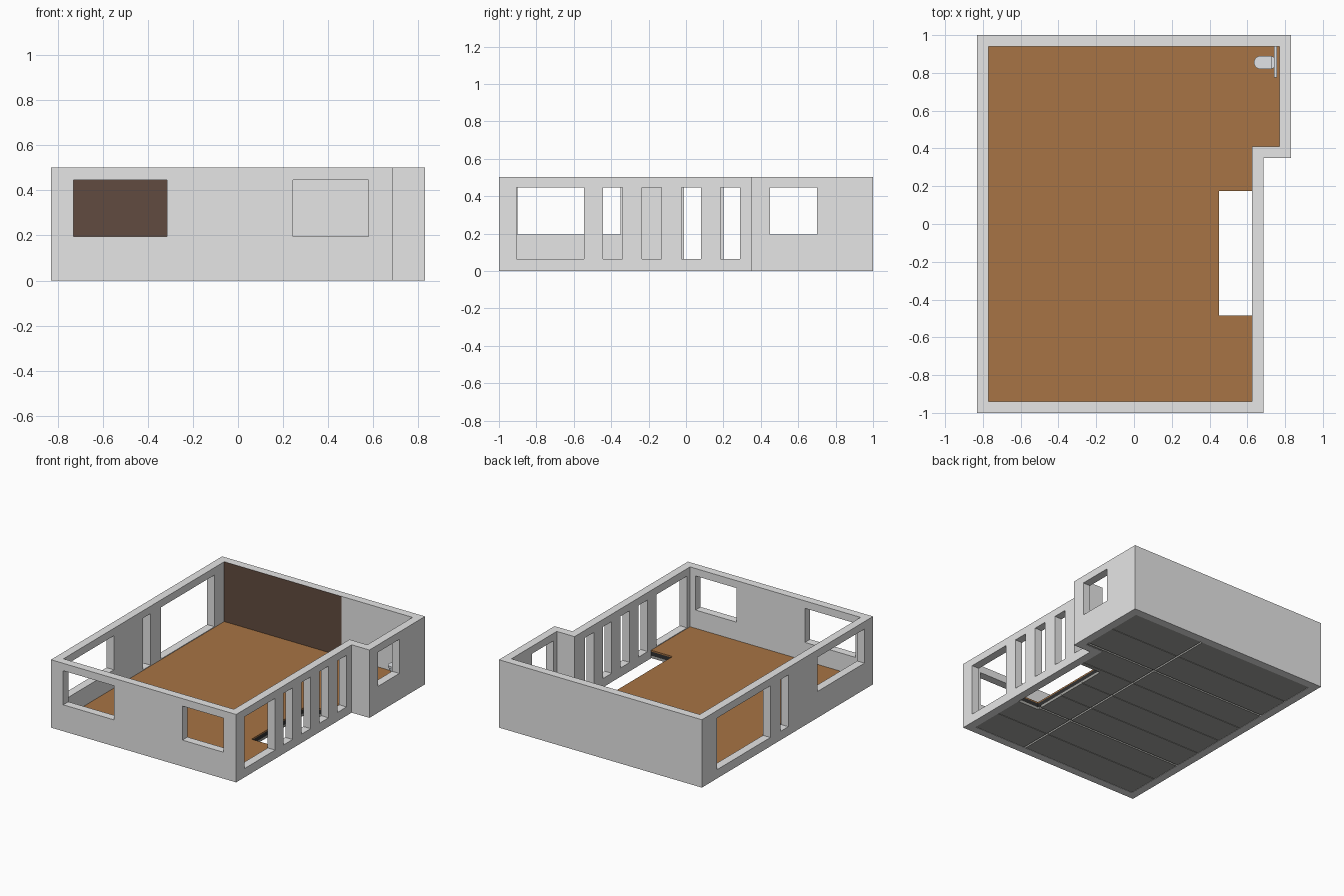
import bpy, bmesh, math

if "Cube" in bpy.data.objects:
    bpy.data.objects.remove(bpy.data.objects["Cube"])


def material(name, rgb):
    m = bpy.data.materials.new(name)
    m.diffuse_color = (*rgb, 1)
    m.use_nodes = True
    m.node_tree.nodes["Principled BSDF"].inputs["Base Color"].default_value = m.diffuse_color
    return m


WALL = material("wall_grey", (0.79, 0.79, 0.79))
WOOD = material("floor_brown", (0.39, 0.175, 0.058))
DARK = material("panel_dark_brown", (0.12, 0.07, 0.05))
SLAB = material("board_grey", (0.38, 0.38, 0.36))
JOINT = material("joint_black", (0.03, 0.03, 0.03))
CERAMIC = material("ceramic_white", (0.80, 0.82, 0.85))


def prism(name, pts, z0, z1, mat, base_scale=1.0, pivot=(0, 0)):
    """Extrude an outline from z0 to z1; the base may be scaled about a pivot."""
    bm = bmesh.new()
    low = [bm.verts.new((pivot[0] + (x - pivot[0]) * base_scale,
                         pivot[1] + (y - pivot[1]) * base_scale, z0)) for x, y in pts]
    high = [bm.verts.new((x, y, z1)) for x, y in pts]
    bm.faces.new(low)
    bm.faces.new(high)
    n = len(pts)
    for i in range(n):
        j = (i + 1) % n
        bm.faces.new((low[i], low[j], high[j], high[i]))
    bmesh.ops.recalc_face_normals(bm, faces=bm.faces)
    me = bpy.data.meshes.new(name)
    bm.to_mesh(me)
    bm.free()
    me.materials.append(mat)
    ob = bpy.data.objects.new(name, me)
    bpy.context.collection.objects.link(ob)
    return ob


def box(name, x0, x1, y0, y1, z0, z1, mat):
    return prism(name, [(x0, y0), (x1, y0), (x1, y1), (x0, y1)], z0, z1, mat)


def cut(ob, cutters):
    """Subtract all cutters, bake the result and remove the cutters."""
    for c in cutters:
        mod = ob.modifiers.new("cut", 'BOOLEAN')
        mod.operation = 'DIFFERENCE'
        mod.solver = 'EXACT'
        mod.object = c
    bpy.context.view_layer.update()
    deps = bpy.context.evaluated_depsgraph_get()
    me = bpy.data.meshes.new_from_object(ob.evaluated_get(deps))
    ob.modifiers.clear()
    ob.data = me
    for c in cutters:
        bpy.data.objects.remove(c)


# Outer walls with a bump-out at the back right
outer = [(-0.83, -1), (0.685, -1), (0.685, 0.35), (0.83, 0.35), (0.83, 1), (-0.83, 1)]
inner = [(-0.77, -0.94), (0.625, -0.94), (0.625, 0.41), (0.77, 0.41), (0.77, 0.94), (-0.77, 0.94)]
walls = prism("walls", outer, 0, 0.502, WALL)
cutters = [prism("room_cutter", inner, -0.1, 0.6, WALL)]

SILL, DOOR, HEAD = 0.195, 0.065, 0.447
# Front windows
for x0, x1 in ((-0.73, -0.315), (0.245, 0.58)):
    cutters.append(box("front_cutter", x0, x1, -1.1, -0.9, SILL, HEAD, WALL))
# Right openings: one wide, four narrow slots
slots = [(-0.905, -0.545)] + [(-0.445 + 0.21 * i, -0.34 + 0.21 * i) for i in range(4)]
for y0, y1 in slots:
    cutters.append(box("right_cutter", 0.58, 0.72, y0, y1, DOOR, HEAD, WALL))
cutters.append(box("bump_cutter", 0.75, 0.9, 0.45, 0.70, SILL, HEAD, WALL))
# Left openings
for y0, y1, z0 in ((-0.9, -0.35, SILL), (-0.01, 0.08, DOOR), (0.20, 0.825, DOOR)):
    cutters.append(box("left_cutter", -0.9, -0.72, y0, y1, z0, HEAD, WALL))
cut(walls, cutters)

# Floor with the stair opening along the right wall: wood, dark core, boards below
floor_outline = [(-0.77, -0.94), (0.625, -0.94), (0.625, -0.485), (0.45, -0.485), (0.45, 0.175),
                 (0.625, 0.175), (0.625, 0.41), (0.77, 0.41), (0.77, 0.94), (-0.77, 0.94)]
prism("wood_floor", floor_outline, 0.05, 0.06, WOOD)
prism("floor_core", floor_outline, 0.02, 0.05, JOINT)
boards = prism("underside_boards", floor_outline, 0.002, 0.02, SLAB)

# Underside joints: wide grooves between bays, narrow ones between boards
grooves = [box("joint", 0.178, 0.192, -1, 1, -0.1, 0.03, SLAB)]
bays = [-0.94, -0.46, 0.43, 0.94]
for k, (a, b) in enumerate(zip(bays, bays[1:])):
    if k:
        grooves.append(box("joint", -0.9, 0.9, a - 0.007, a + 0.007, -0.1, 0.03, SLAB))
    count = round((b - a) / 0.235)
    for i in range(1, count):
        y = a + (b - a) * i / count
        grooves.append(box("joint", -0.9, 0.9, y - 0.002, y + 0.002, -0.1, 0.012, SLAB))
cut(boards, grooves)

# Dark panel on the inside of the back wall
box("back_wall_panel", -0.77, 0.19, 0.9385, 0.941, 0.06, 0.5015, DARK)

# Toilet: wall-hung bowl, seat, neck and cistern panel
cy, r = 0.855, 0.035


def d_shape(rad, x_back):
    arc = [(0.67 + rad * math.cos(t), cy + rad * math.sin(t))
           for t in (math.pi / 2 + math.pi * i / 12 for i in range(13))]
    return arc + [(x_back, cy - rad), (x_back, cy + rad)]


prism("toilet_bowl", d_shape(r - 0.002, 0.735), 0.085, 0.145, CERAMIC, 0.7, (0.735, cy))
prism("toilet_seat", d_shape(r, 0.73), 0.147, 0.158, CERAMIC)
box("toilet_neck", 0.728, 0.745, cy - 0.03, cy + 0.03, 0.09, 0.15, CERAMIC)
box("cistern_panel", 0.741, 0.756, 0.775, 0.94, 0.06, 0.26, CERAMIC)
